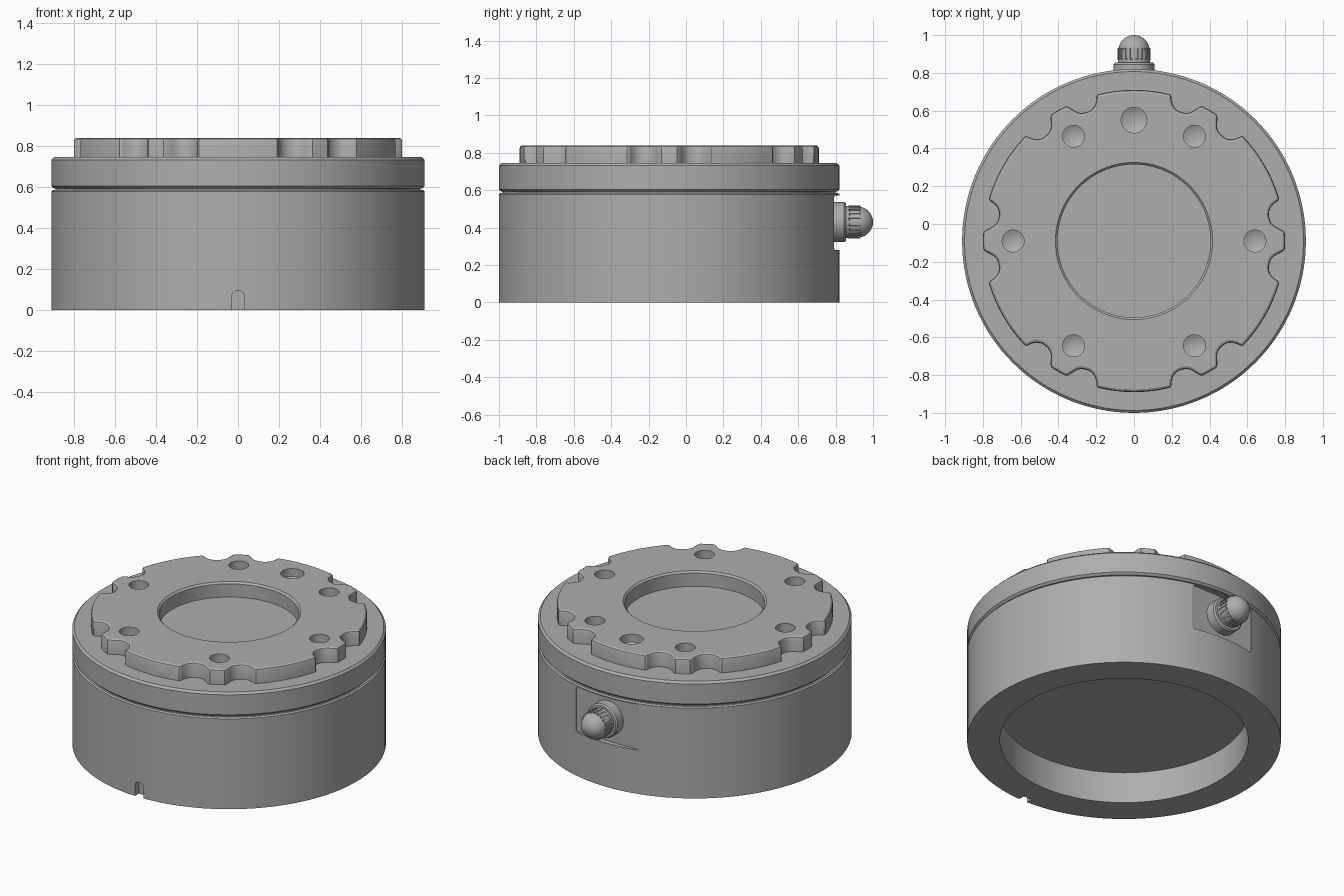
import bpy, bmesh, math
from mathutils import Matrix, Vector

CY = -0.09      # housing axis in y
SEG = 128

if "Cube" in bpy.data.objects:
    bpy.data.objects.remove(bpy.data.objects["Cube"], do_unlink=True)

grey = bpy.data.materials.new("machined grey")
grey.use_nodes = True
colour = (0.42, 0.42, 0.42, 1)
grey.diffuse_color = colour
grey.node_tree.nodes["Principled BSDF"].inputs["Base Color"].default_value = colour


def finish(name, bm):
    bmesh.ops.recalc_face_normals(bm, faces=bm.faces[:])
    mesh = bpy.data.meshes.new(name)
    bm.to_mesh(mesh)
    bm.free()
    mesh.materials.append(grey)
    obj = bpy.data.objects.new(name, mesh)
    bpy.context.collection.objects.link(obj)
    return obj


def lathe(bm, profile, matrix, seg=SEG):
    """Spin an axis-to-axis (radius, height) profile into a closed solid."""
    rings = []
    for r, z in profile:
        n = 1 if r == 0 else seg
        rings.append([bm.verts.new(matrix @ Vector((r * math.cos(math.tau * i / n),
                                                    r * math.sin(math.tau * i / n), z)))
                      for i in range(n)])
    for a, b in zip(rings, rings[1:]):
        for i in range(seg):
            j = (i + 1) % seg
            quad = [a[i % len(a)], a[j % len(a)], b[j % len(b)], b[i % len(b)]]
            bm.faces.new(list(dict.fromkeys(quad)))


def loft(bm, loops):
    """Skin equal-length loops and cap both ends."""
    rings = [[bm.verts.new(p) for p in loop] for loop in loops]
    n = len(rings[0])
    for a, b in zip(rings, rings[1:]):
        for i in range(n):
            bm.faces.new((a[i], a[(i + 1) % n], b[(i + 1) % n], b[i]))
    bm.faces.new(rings[0])
    bm.faces.new(rings[-1])


def cut(obj, bm):
    cutter = finish("cutter", bm)
    cutter.hide_render = True
    mod = obj.modifiers.new("cut", "BOOLEAN")
    mod.operation, mod.solver, mod.object = "DIFFERENCE", "EXACT", cutter
    bpy.context.view_layer.objects.active = obj
    bpy.ops.object.modifier_apply(modifier=mod.name)
    bpy.data.objects.remove(cutter, do_unlink=True)


def smooth(obj, angle=30):
    bpy.ops.object.select_all(action="DESELECT")
    obj.select_set(True)
    bpy.context.view_layer.objects.active = obj
    bpy.ops.object.shade_smooth_by_angle(angle=math.radians(angle))


def rounded_rect(cx, cz, w, h, r, y):
    """Rounded rectangle in the xz plane, w and h are half sizes."""
    pts = []
    for k, (sx, sz) in enumerate(((1, 1), (-1, 1), (-1, -1), (1, -1))):
        for s in range(7):
            a = math.pi / 2 * (k + s / 6)
            pts.append(Vector((cx + sx * (w - r) + r * math.cos(a), y,
                               cz + sz * (h - r) + r * math.sin(a))))
    return pts


axis = Matrix.Translation((0, CY, 0))

# Main housing: hollow underneath, stepped neck on top
bm = bmesh.new()
lathe(bm, [(0, 0.2), (0.72, 0.2), (0.72, 0), (0.91, 0), (0.91, 0.578),
           (0.902, 0.585), (0.89, 0.585), (0.89, 0.6), (0, 0.6)], axis)
housing = finish("housing", bm)

# Front locating slot
bm = bmesh.new()
loft(bm, [rounded_rect(0, 0.02, 0.03, 0.075, 0.029, y) for y in (-1.1, -0.96)])
cut(housing, bm)

# Flat connector pocket at the back
bm = bmesh.new()
loft(bm, [rounded_rect(0, 0.426, 0.225, 0.146, 0.02, y) for y in (0.788, 1.0)])
cut(housing, bm)
smooth(housing)

# Upper ring with chamfered edges
bm = bmesh.new()
lathe(bm, [(0, 0.592), (0.897, 0.592), (0.91, 0.604), (0.91, 0.732),
           (0.897, 0.745), (0, 0.745)], axis)
smooth(finish("upper_ring", bm))

# Scalloped mounting plate: half a lobe as (degrees, radius), mirrored and repeated
half = [(0, 0.8), (3, 0.8), (4, 0.79), (5, 0.768), (6.2, 0.745), (7.5, 0.733),
        (9, 0.728), (11, 0.727), (12.5, 0.733), (14, 0.748), (15, 0.77),
        (15.6, 0.793), (16.3, 0.8), (20, 0.8), (23, 0.8), (26, 0.8), (30, 0.8)]
lobe = [(-a, r) for a, r in half[:0:-1]] + half[:-1]
outline = []
for k in range(6):
    for a, r in lobe:
        t = math.radians(60 * k + a)
        outline.append(Vector((r * math.cos(t), CY + r * math.sin(t), 0)))


def inset(points, d, z):
    out = []
    for i, p in enumerate(points):
        t = (points[(i + 1) % len(points)] - points[i - 1]).normalized()
        out.append(p + Vector((-t.y * d, t.x * d, z)))
    return out


bm = bmesh.new()
loft(bm, [inset(outline, d, z) for d, z in ((0, 0.735), (0, 0.824), (0.004, 0.834), (0.014, 0.84))])
plate = finish("scalloped_plate", bm)

# Central bore, six bolt holes and one larger dowel hole
bm = bmesh.new()
lathe(bm, [(0, 0.7), (0.405, 0.7), (0.405, 0.829), (0.425, 0.849), (0.425, 0.9), (0, 0.9)], axis)
for angle, r in [(60 * k, 0.058) for k in range(6)] + [(90, 0.068)]:
    t = math.radians(angle)
    place = Matrix.Translation((0.64 * math.cos(t), CY + 0.64 * math.sin(t), 0))
    lathe(bm, [(0, 0.755), (r, 0.755 + r * 0.5), (r, 0.9), (0, 0.9)], place, 32)
cut(plate, bm)
smooth(plate)

# Cable connector: flange, domed cap and grip ribs, pointing backward
back = Matrix.Translation((0, 0, 0.43)) @ Matrix.Rotation(-math.pi / 2, 4, "X")
bm = bmesh.new()
lathe(bm, [(0, 0.78), (0.108, 0.78), (0.108, 0.845), (0.1, 0.855), (0, 0.855)], back, 48)
smooth(finish("connector_flange", bm))

bm = bmesh.new()
dome = [(0.083 * math.cos(a), 0.917 + 0.083 * math.sin(a))
        for a in (math.pi / 2 * i / 10 for i in range(10))]
lathe(bm, [(0, 0.85), (0.086, 0.85), (0.086, 0.872), (0.083, 0.876)] + dome + [(0, 1.0)], back, 48)
smooth(finish("connector_cap", bm))

bm = bmesh.new()
for i in range(20):
    spin = Matrix.Rotation(math.tau * i / 20, 4, "Z")
    rib = Matrix.Translation((0.081, 0, 0.9)) @ Matrix.Diagonal((0.014, 0.014, 0.066, 1))
    bmesh.ops.create_cube(bm, size=1, matrix=back @ spin @ rib)
finish("connector_ribs", bm)
